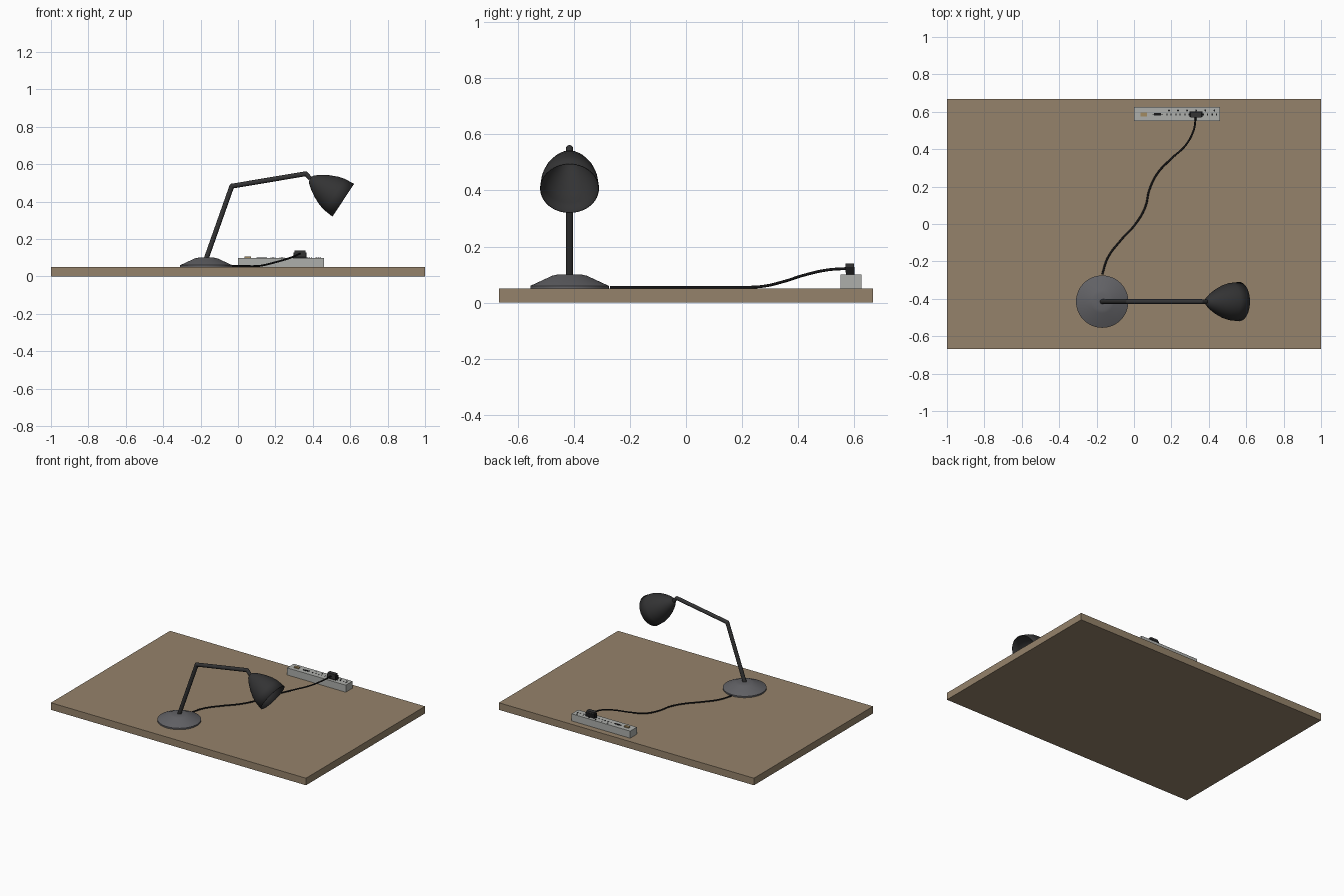
import bpy
import bmesh
from math import cos, sin, pi
from mathutils import Vector

cube = bpy.data.objects.get("Cube")
if cube:
    bpy.data.objects.remove(cube, do_unlink=True)


def material(name, rgb):
    m = bpy.data.materials.new(name)
    m.use_nodes = True
    m.diffuse_color = (*rgb, 1)
    m.node_tree.nodes["Principled BSDF"].inputs["Base Color"].default_value = (*rgb, 1)
    return m


WOOD = material("wood", (0.30, 0.225, 0.145))
GREY = material("base grey", (0.12, 0.12, 0.13))
DARK = material("lamp charcoal", (0.033, 0.033, 0.034))
BLACK = material("cord black", (0.009, 0.009, 0.01))
PLASTIC = material("pale grey plastic", (0.42, 0.43, 0.41))
TAN = material("switch tan", (0.36, 0.26, 0.12))


def finish(name, bm, mat, smooth=False):
    bmesh.ops.recalc_face_normals(bm, faces=bm.faces)
    mesh = bpy.data.meshes.new(name)
    bm.to_mesh(mesh)
    bm.free()
    mesh.materials.append(mat)
    ob = bpy.data.objects.new(name, mesh)
    bpy.context.collection.objects.link(ob)
    if smooth:
        bpy.ops.object.select_all(action="DESELECT")
        ob.select_set(True)
        bpy.context.view_layer.objects.active = ob
        bpy.ops.object.shade_smooth_by_angle(angle=0.6)
    return ob


def box(name, lo, hi, mat):
    lo, hi = Vector(lo), Vector(hi)
    bm = bmesh.new()
    bmesh.ops.create_cube(bm, size=1)
    for v in bm.verts:
        v.co = (lo + hi) / 2 + v.co * (hi - lo)
    return finish(name, bm, mat)


def lathe(name, profile, origin, axis, mat, sides=48, cap=True):
    """Revolve (radius, distance) pairs about an axis."""
    rot = Vector((0, 0, 1)).rotation_difference(Vector(axis))
    bm = bmesh.new()
    rings = [[bm.verts.new(Vector(origin) + rot @ Vector(
        (r * cos(2 * pi * i / sides), r * sin(2 * pi * i / sides), h)))
        for i in range(sides)] for r, h in profile]
    for a, b in zip(rings, rings[1:]):
        for i in range(sides):
            j = (i + 1) % sides
            bm.faces.new((a[i], a[j], b[j], b[i]))
    bm.faces.new(rings[0])
    if cap:
        bm.faces.new(rings[-1])
    return finish(name, bm, mat, True)


def rod(name, a, b, radius, mat, sides=16):
    d = Vector(b) - Vector(a)
    return lathe(name, [(radius, 0), (radius, d.length)], a, d, mat, sides)


def ball(name, centre, radius, mat):
    bm = bmesh.new()
    bmesh.ops.create_uvsphere(bm, u_segments=16, v_segments=10, radius=radius)
    bmesh.ops.translate(bm, verts=bm.verts, vec=centre)
    return finish(name, bm, mat, True)


# Desk top
box("desk_top", (-1, -0.667, 0), (1, 0.667, 0.05), WOOD)

# Lamp base
LX, LY = -0.17, -0.415
lathe("lamp_base", [(0.14, 0), (0.14, 0.01), (0.062, 0.046), (0.045, 0.05), (0.02, 0.051)],
      (LX, LY, 0.05), (0, 0, 1), GREY)

# Jointed arm
foot, elbow, tip = (LX, LY, 0.095), (-0.033, LY, 0.483), (0.362, LY, 0.549)
rod("lower_arm", foot, elbow, 0.013, DARK)
ball("elbow_joint", elbow, 0.0132, DARK)
rod("upper_arm", elbow, tip, 0.013, DARK)
ball("tip_joint", tip, 0.0125, DARK)
apex = Vector((0.387, LY, 0.523))
rod("shade_neck", tip, apex, 0.012, DARK)

# Open bell shade, thin walled
shade = lathe("lamp_shade", [(0.012, 0), (0.024, 0.006), (0.047, 0.035), (0.071, 0.075),
                             (0.09, 0.117), (0.1, 0.155), (0.105, 0.21)],
              apex, (0.837, 0, -0.55), DARK, cap=False)
wall = shade.modifiers.new("wall", "SOLIDIFY")
wall.thickness = 0.003
wall.offset = -1

# Power strip with switch and port
box("power_strip", (0, 0.55, 0.05), (0.46, 0.625, 0.1), PLASTIC)
box("strip_switch", (0.034, 0.576, 0.1), (0.07, 0.597, 0.107), TAN)
box("strip_port", (0.108, 0.58, 0.1), (0.144, 0.594, 0.102), BLACK)
box("strip_port_bar", (0.098, 0.585, 0.1), (0.154, 0.589, 0.102), BLACK)

# Sockets: two slots and a ground hole each
for n in range(6):
    x = 0.187 + n * 0.0485
    for side in (-1, 1):
        sx = x + side * 0.011
        box("socket_slot", (sx - 0.003, 0.58, 0.1), (sx + 0.003, 0.592, 0.101), BLACK)
    lathe("socket_ground", [(0.005, 0), (0.005, 0.001)], (x, 0.607, 0.1), (0, 0, 1), BLACK, 12)

# Plug
box("plug_foot", (0.297, 0.571, 0.1), (0.366, 0.601, 0.128), BLACK)
box("plug_body", (0.302, 0.569, 0.108), (0.361, 0.599, 0.14), DARK)

# Power cord
path = [(-0.17, -0.27, 0.055), (-0.14, -0.18, 0.055), (-0.067, -0.083, 0.055),
        (0.008, 0, 0.055), (0.06, 0.09, 0.055), (0.083, 0.185, 0.055),
        (0.125, 0.27, 0.058), (0.2, 0.35, 0.076), (0.275, 0.42, 0.098),
        (0.32, 0.505, 0.117), (0.33, 0.575, 0.122)]
curve = bpy.data.curves.new("power_cord", "CURVE")
curve.dimensions = "3D"
curve.bevel_depth = 0.005
curve.bevel_resolution = 2
curve.use_fill_caps = True
spline = curve.splines.new("BEZIER")
spline.bezier_points.add(len(path) - 1)
for p, co in zip(spline.bezier_points, path):
    p.co = co
    p.handle_left_type = p.handle_right_type = "AUTO"
curve.materials.append(BLACK)
bpy.context.collection.objects.link(bpy.data.objects.new("power_cord", curve))
